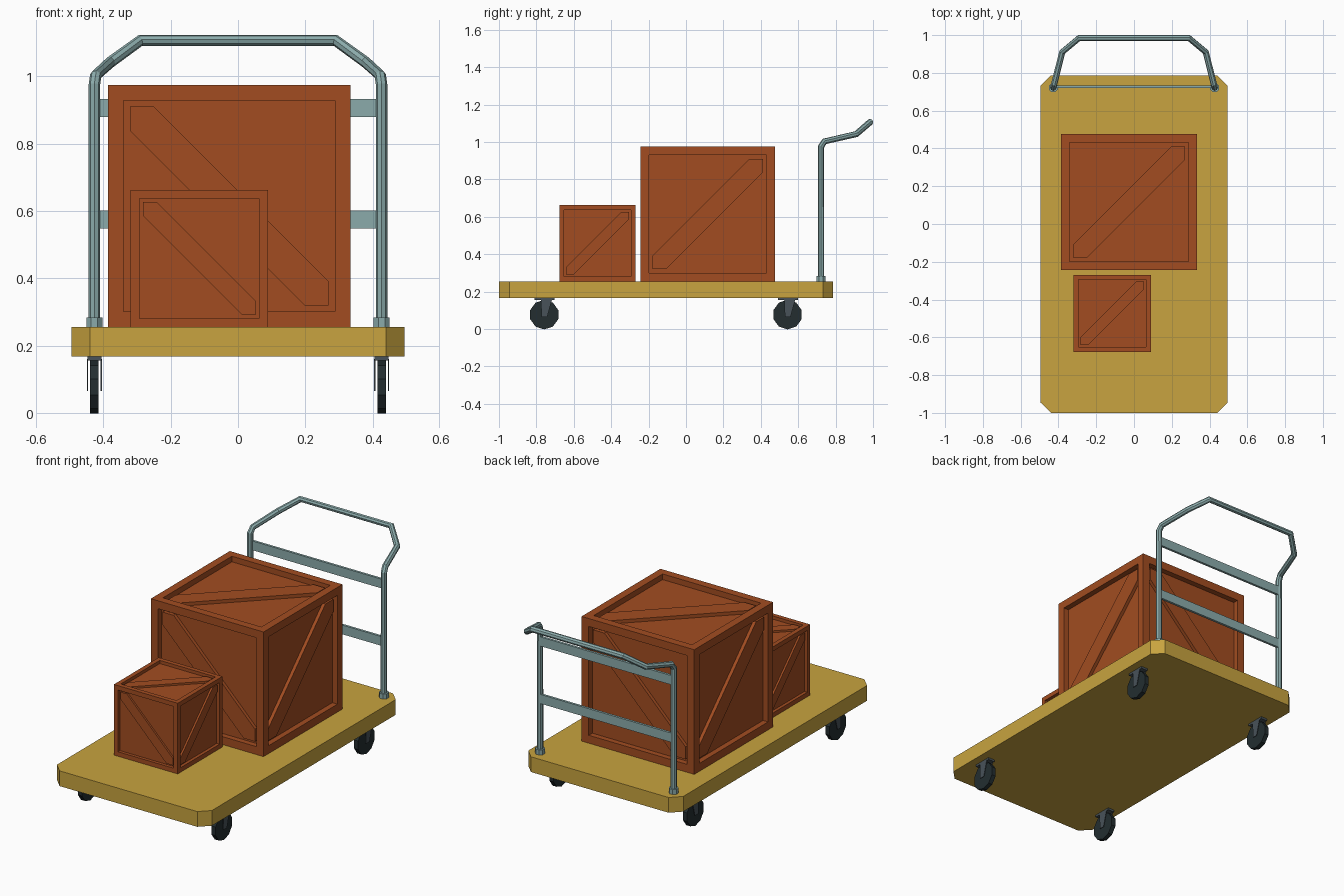
import bpy, bmesh, math
from mathutils import Vector

if "Cube" in bpy.data.objects:
    bpy.data.objects.remove(bpy.data.objects["Cube"])


def material(name, rgb):
    m = bpy.data.materials.new(name)
    m.diffuse_color = (*rgb, 1)
    m.use_nodes = True
    m.node_tree.nodes["Principled BSDF"].inputs["Base Color"].default_value = m.diffuse_color
    return m


YELLOW = material("deck yellow", (0.58, 0.37, 0.05))
WOOD = material("crate orange brown", (0.36, 0.073, 0.015))
STEEL = material("blue grey steel", (0.26, 0.41, 0.41))
RUBBER = material("dark rubber", (0.017, 0.027, 0.03))
BRACKET = material("dark bracket", (0.065, 0.085, 0.10))


def finish(bm, name, mat):
    bmesh.ops.recalc_face_normals(bm, faces=bm.faces)
    me = bpy.data.meshes.new(name)
    bm.to_mesh(me)
    bm.free()
    me.materials.append(mat)
    ob = bpy.data.objects.new(name, me)
    bpy.context.collection.objects.link(ob)
    return ob


def add_prism(bm, points, offset):
    """Extrude a planar outline along an offset vector."""
    face = bm.faces.new([bm.verts.new(p) for p in points])
    res = bmesh.ops.extrude_face_region(bm, geom=[face], use_keep_orig=True)
    verts = [g for g in res["geom"] if isinstance(g, bmesh.types.BMVert)]
    bmesh.ops.translate(bm, verts=verts, vec=offset)


def prism(name, mat, points, offset):
    bm = bmesh.new()
    add_prism(bm, points, Vector(offset))
    return finish(bm, name, mat)


def box(name, mat, lo, hi):
    pts = [(lo[0], lo[1], lo[2]), (hi[0], lo[1], lo[2]),
           (hi[0], hi[1], lo[2]), (lo[0], hi[1], lo[2])]
    return prism(name, mat, pts, (0, 0, hi[2] - lo[2]))


def ngon(center, r, sides, axis):
    pts = []
    for i in range(sides):
        a = 2 * math.pi * (i + 0.5) / sides
        c, s = r * math.cos(a), r * math.sin(a)
        d = (0, c, s) if axis == "x" else (c, s, 0)
        pts.append(Vector(center) + Vector(d))
    return pts


# Deck with clipped corners
W, Y0, Y1, C = 0.495, -1.0, 0.787, 0.055
prism("deck", YELLOW,
      [(x, y, 0.167) for x, y in
       [(-W + C, Y0), (W - C, Y0), (W, Y0 + C), (W, Y1 - C),
        (W - C, Y1), (-W + C, Y1), (-W, Y1 - C), (-W, Y0 + C)]],
      (0, 0, 0.088))


# Crates: recessed panels with one diagonal brace on each visible side
def crate(name, cx, cy, z0, size):
    h = size / 2
    frame, depth, brace_depth, cut = size * 0.09, size * 0.045, size * 0.018, size * 0.1
    centre = Vector((cx, cy, z0 + h))
    bm = bmesh.new()
    bmesh.ops.create_cube(bm, size=size)
    bmesh.ops.translate(bm, verts=bm.verts, vec=centre)
    bm.normal_update()
    sides = [f for f in bm.faces if f.normal.z > -0.5]
    bmesh.ops.inset_individual(bm, faces=sides, thickness=frame)
    normals = [f.normal.copy() for f in sides]
    out = bmesh.ops.extrude_discrete_faces(bm, faces=sides)["faces"]
    for f, n in zip(out, normals):
        bmesh.ops.translate(bm, verts=f.verts, vec=-n * depth)
    finish(bm, name, WOOD)

    bm = bmesh.new()
    a = h - frame
    outline = [(-a, -a), (-a + cut, -a), (a, a - cut), (a, a), (a - cut, a), (-a, -a + cut)]
    X, Y, Z = Vector((1, 0, 0)), Vector((0, 1, 0)), Vector((0, 0, 1))
    for n, u, v, flip in [(-Y, X, Z, -1), (X, Y, Z, 1), (Y, -X, Z, -1),
                          (-X, -Y, Z, 1), (Z, X, Y, 1)]:
        pts = [centre + n * (h - depth) + u * p * flip + v * q for p, q in outline]
        add_prism(bm, pts, n * (depth - brace_depth))
    finish(bm, name + "_braces", WOOD)


crate("large_crate", -0.026, 0.116, 0.255, 0.72)
crate("small_crate", -0.115, -0.473, 0.255, 0.408)

# Push handle: bent eight-sided tube
half = [(0.427, 0.722, 0.25), (0.427, 0.722, 0.975), (0.423, 0.74, 1.003),
        (0.38, 0.91, 1.042), (0.29, 0.985, 1.107)]
path = [(-x, y, z) for x, y, z in half] + half[::-1]
cu = bpy.data.curves.new("push_handle", "CURVE")
cu.dimensions = "3D"
cu.bevel_depth = 0.017
cu.bevel_resolution = 2
cu.use_fill_caps = True
sp = cu.splines.new("POLY")
sp.points.add(len(path) - 1)
for p, co in zip(sp.points, path):
    p.co = (*co, 1)
sp.use_smooth = False
cu.materials.append(STEEL)
bpy.context.collection.objects.link(bpy.data.objects.new("push_handle", cu))

# Flat rails between the posts
for i, z in enumerate((0.548, 0.88)):
    box(f"handle_rail_{i + 1}", STEEL, (-0.42, 0.72, z), (0.42, 0.734, z + 0.053))

for sx, side in ((-1, "left"), (1, "right")):
    x = sx * 0.427
    # Post socket
    prism(f"{side}_post_socket", STEEL, ngon((x, 0.722, 0.25), 0.026, 8, "z"), (0, 0, 0.034))

    # Casters: wheel, mounting plate and two tapered fork cheeks
    for y, end in ((-0.758, "front"), (0.543, "rear")):
        tag = f"{end}_{side}"
        prism(f"{tag}_wheel", RUBBER, ngon((x - 0.013, y, 0.077), 0.079, 10, "x"), (0.026, 0, 0))
        box(f"{tag}_caster_plate", BRACKET, (x - 0.021, y - 0.052, 0.155), (x + 0.021, y + 0.055, 0.17))
        for s in (-1, 1):
            cheek = [(x + s * 0.019, y + dy, z) for dy, z in
                     [(-0.018, 0.16), (0.042, 0.16), (0.016, 0.065), (-0.014, 0.065)]]
            prism(f"{tag}_fork_{'inner' if s * sx < 0 else 'outer'}", BRACKET, cheek, (s * 0.003, 0, 0))
